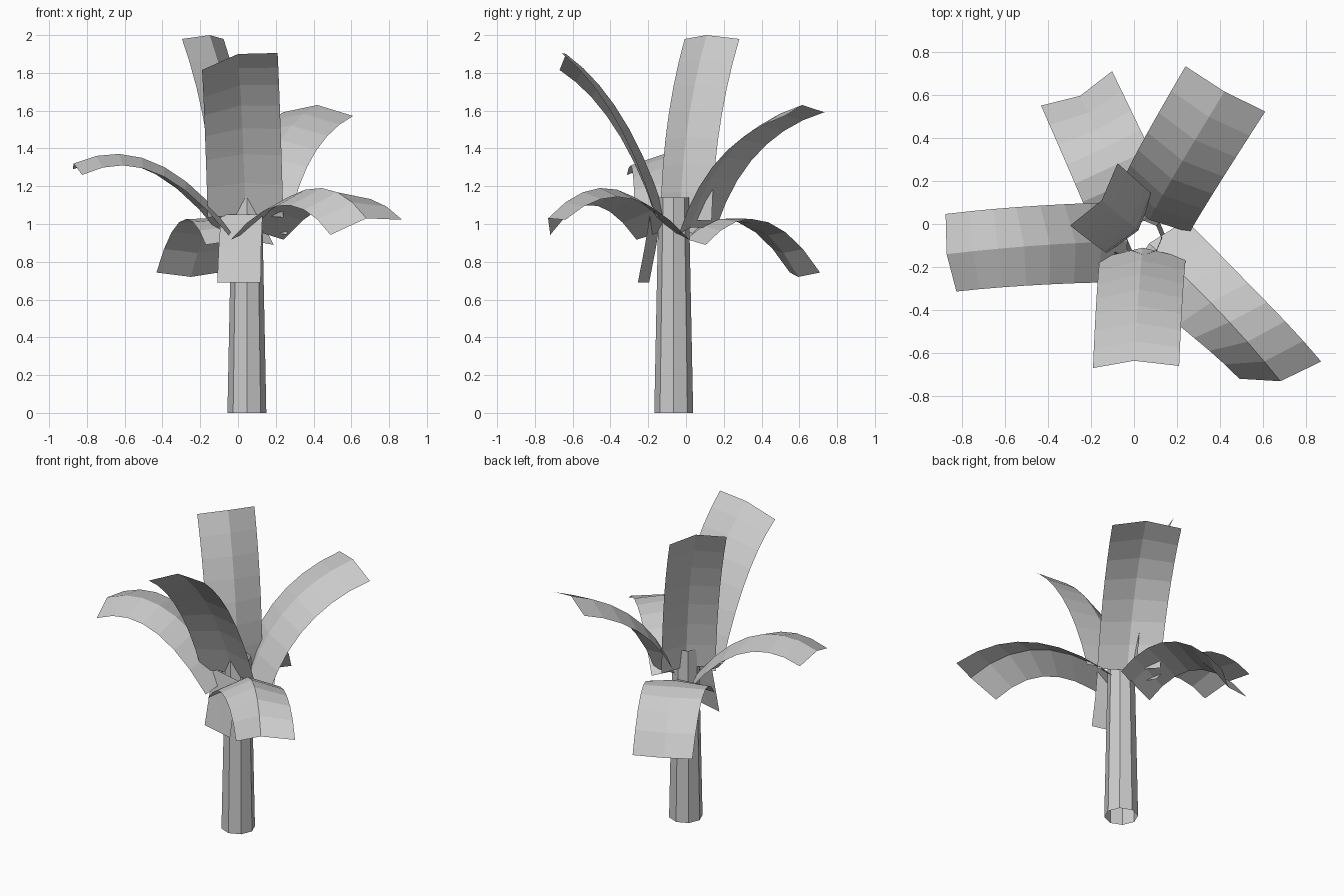
import bpy
from mathutils import Vector

cube = bpy.data.objects.get("Cube")
if cube:
    bpy.data.objects.remove(cube, do_unlink=True)

# Single flat colour
grey = bpy.data.materials.new("plain_grey")
grey.use_nodes = True
colour = (0.6, 0.6, 0.6, 1)
grey.diffuse_color = colour
grey.node_tree.nodes["Principled BSDF"].inputs["Base Color"].default_value = colour


def leaf(name, root, middle, tip, side_root, side_tip, folds=(0.05, 0.05), steps=7):
    """Arched strip folded along its midrib; sides point right along the leaf."""
    root, middle, tip = Vector(root), Vector(middle), Vector(tip)
    side_root, side_tip = Vector(side_root), Vector(side_tip)
    control = 2 * middle - (root + tip) / 2
    verts, faces = [], []
    for i in range(steps + 1):
        t = i / steps
        rib = root * (1 - t) ** 2 + control * 2 * t * (1 - t) + tip * t ** 2
        along = (control - root) * (1 - t) + (tip - control) * t
        side = side_root.lerp(side_tip, t)
        fold = folds[0] * (1 - t) + folds[1] * t
        drop = side.cross(along).normalized() * fold
        verts += [rib - side - drop, rib, rib + side - drop]
    for i in range(steps):
        for j in range(2):
            a = 3 * i + j
            faces.append((a, a + 1, a + 4, a + 3))
    mesh = bpy.data.meshes.new(name)
    mesh.from_pydata(verts, [], faces)
    mesh.materials.append(grey)
    obj = bpy.data.objects.new(name, mesh)
    bpy.context.collection.objects.link(obj)


# Trunk: open tapered octagonal tube
bpy.ops.mesh.primitive_cone_add(vertices=8, radius1=0.103, radius2=0.08, depth=1.14,
                                end_fill_type='NOTHING', location=(0.047, -0.065, 0.57))
trunk = bpy.context.object
trunk.name = "trunk"
trunk.data.materials.append(grey)

# Upright leaves
leaf("front_tall_leaf", (0.04, -0.11, 1.05), (0.02, -0.34, 1.57), (0, -0.635, 1.9),
     (-0.2, 0, 0), (-0.2, -0.005, -0.045))
leaf("top_leaf", (0.02, -0.03, 1.02), (-0.03, 0.01, 1.53), (-0.15, 0.11, 2),
     (0.105, 0.135, 0), (0.11, 0.145, 0))
leaf("back_left_leaf", (0.07, 0.02, 0.98), (0.2, 0.25, 1.4), (0.42, 0.615, 1.63),
     (0.165, -0.1, -0.02), (0.185, -0.105, -0.01))

# Arching leaves
leaf("back_right_leaf", (0.02, 0, 0.92), (-0.12, 0.31, 1.02), (-0.25, 0.595, 0.72),
     (0.18, 0.08, 0), (0.165, 0.08, 0), folds=(0.04, -0.045))
leaf("front_left_leaf", (0.07, -0.09, 0.97), (0.4, -0.41, 1.19), (0.68, -0.73, 1.03),
     (-0.14, -0.14, 0), (-0.19, -0.04, -0.04), folds=(0.07, 0.07))
leaf("right_leaf", (-0.03, -0.08, 0.97), (-0.45, -0.1, 1.33), (-0.87, -0.14, 1.32),
     (-0.02, 0.185, 0), (-0.025, 0.18, 0.015))

# Short hanging leaf against the trunk
leaf("hanging_leaf", (0.02, -0.16, 1.05), (0.01, -0.19, 0.87), (0.005, -0.225, 0.69),
     (-0.11, 0.03, 0), (-0.115, 0.03, 0), folds=(0, 0), steps=2)
